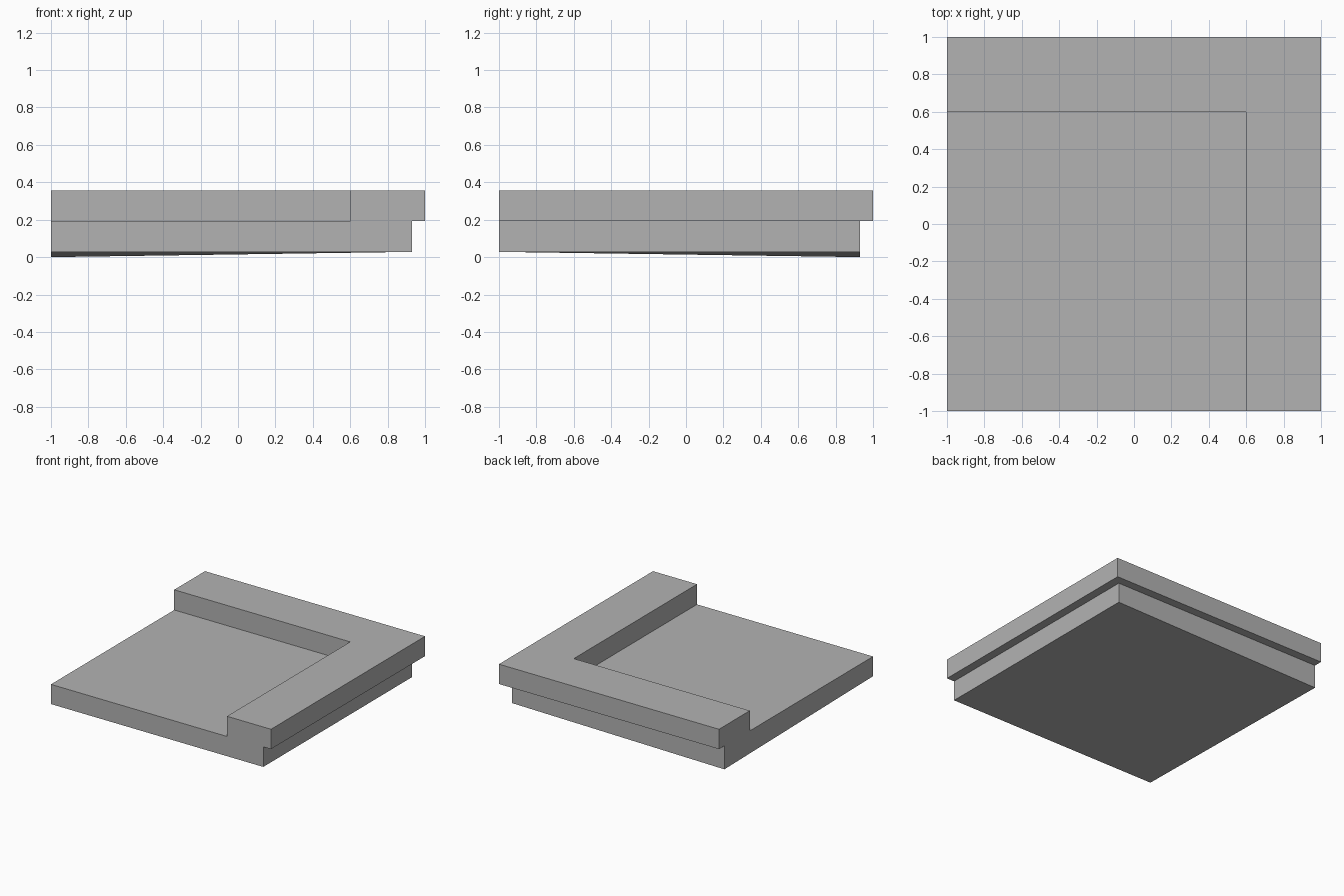
import bpy
from mathutils import Vector

cube = bpy.data.objects.get("Cube")
if cube:
    bpy.data.objects.remove(cube, do_unlink=True)

BASE, UNDERCUT, RECESS, TOP = 0.028, 0.193, 0.19, 0.356
LIP_IN, LIP_OUT = 0.6, 0.93

grey = bpy.data.materials.new("plain grey")
grey.use_nodes = True
colour = (0.45, 0.45, 0.45, 1)
grey.diffuse_color = colour
grey.node_tree.nodes["Principled BSDF"].inputs["Base Color"].default_value = colour


def box(name, low, high):
    """Box object spanning two opposite corners."""
    low, high = Vector(low), Vector(high)
    bpy.ops.mesh.primitive_cube_add(size=1)
    obj = bpy.context.object
    obj.name = name
    for v in obj.data.vertices:
        v.co = [high[i] if v.co[i] > 0 else low[i] for i in range(3)]
    obj.data.materials.append(grey)
    return obj


def cut(target, name, low, high):
    """Subtract a box from the target and discard the cutter."""
    cutter = box(name, low, high)
    cutter.hide_render = True
    mod = target.modifiers.new(name, "BOOLEAN")
    mod.operation, mod.solver, mod.object = "DIFFERENCE", "EXACT", cutter
    bpy.context.view_layer.objects.active = target
    bpy.ops.object.modifier_apply(modifier=mod.name)
    bpy.data.objects.remove(cutter, do_unlink=True)


# Square tile with an L-shaped raised lip along its left and back
tile = box("lipped_tile", (-1, -1, BASE), (1, 1, TOP))
cut(tile, "recess_cutter", (-2, -2, RECESS), (LIP_IN, LIP_IN, 1))
# Step under the overhanging lip
cut(tile, "left_step_cutter", (LIP_OUT, -2, -1), (2, 2, UNDERCUT))
cut(tile, "back_step_cutter", (-2, LIP_OUT, -1), (2, 2, UNDERCUT))

# Underside dips to the ground at the back right corner
corner = Vector((-1, LIP_OUT, BASE))
min(tile.data.vertices, key=lambda v: (v.co - corner).length).co.z = 0
